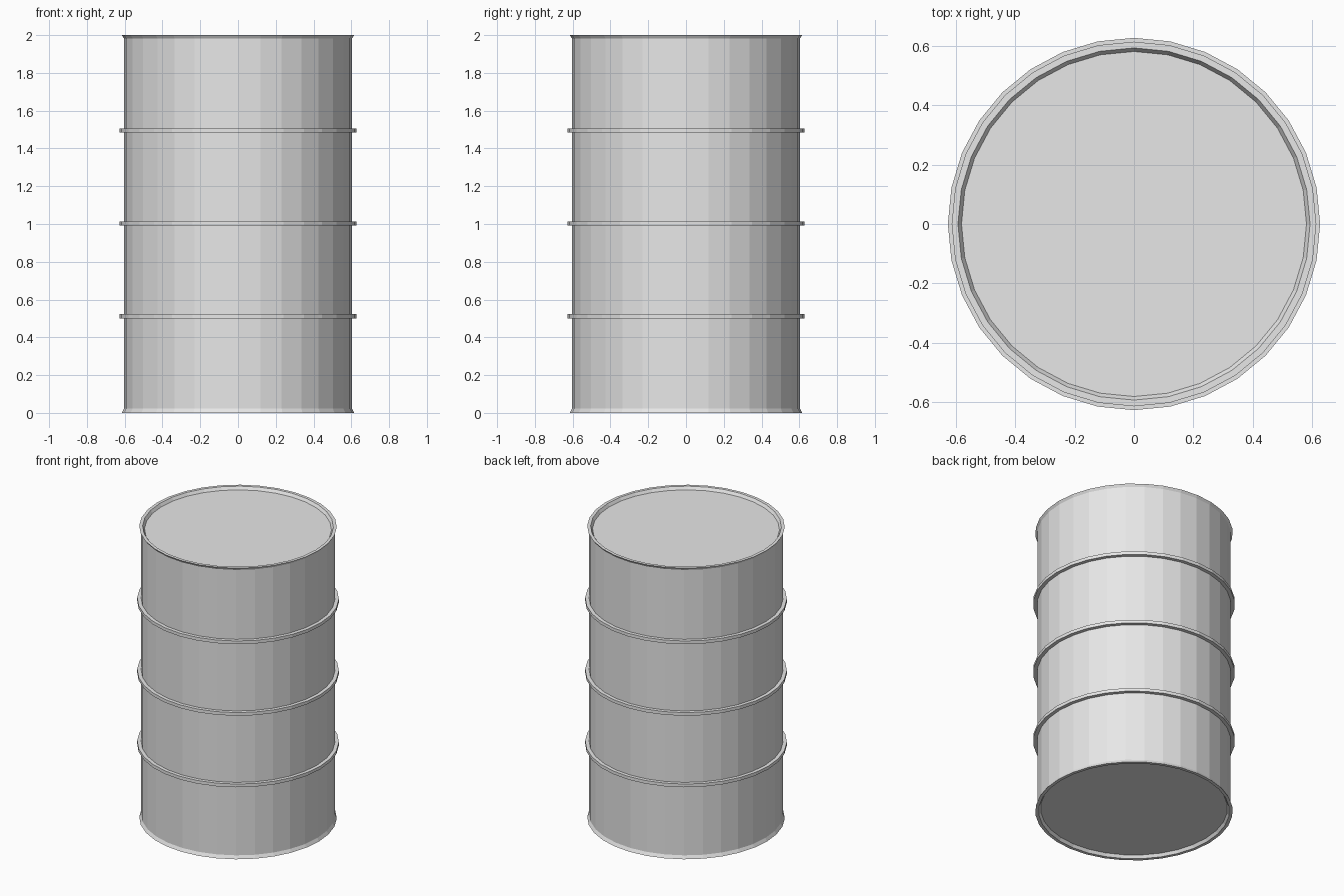
import bpy
import bmesh
from math import cos, sin, tau

SIDES = 32

cube = bpy.data.objects.get("Cube")
if cube:
    bpy.data.objects.remove(cube, do_unlink=True)

steel = bpy.data.materials.new("grey steel")
steel.use_nodes = True
GREY = (0.8, 0.8, 0.8, 1)
steel.diffuse_color = GREY
steel.node_tree.nodes["Principled BSDF"].inputs["Base Color"].default_value = GREY


def lathe(name, profile, closed=False):
    """Revolve (radius, height) points; an open profile is capped at both ends."""
    bm = bmesh.new()
    rings = [[bm.verts.new((r * cos(tau * i / SIDES), r * sin(tau * i / SIDES), z))
              for i in range(SIDES)] for r, z in profile]
    following = rings[1:] + rings[:1] if closed else rings[1:]
    for a, b in zip(rings, following):
        for i in range(SIDES):
            j = (i + 1) % SIDES
            bm.faces.new((a[i], a[j], b[j], b[i]))
    if not closed:
        bm.faces.new(rings[0][::-1])
        bm.faces.new(rings[-1])
    bmesh.ops.recalc_face_normals(bm, faces=bm.faces)
    mesh = bpy.data.meshes.new(name)
    bm.to_mesh(mesh)
    bm.free()
    mesh.materials.append(steel)
    obj = bpy.data.objects.new(name, mesh)
    bpy.context.collection.objects.link(obj)
    return obj


# Drum wall with flared rims and recessed ends
lathe("drum_body", [(0.582, 0.02), (0.594, 0), (0.615, 0), (0.604, 0.022),
                    (0.604, 1.983), (0.615, 2), (0.594, 2), (0.582, 1.98)])

# Three rolling hoops around the wall
for label, z in (("lower", 0.512), ("middle", 1.003), ("upper", 1.495)):
    low, high = z - 0.011, z + 0.011
    lathe(label + "_hoop", [(0.6, low), (0.628, low), (0.628, high), (0.6, high)],
          closed=True)
